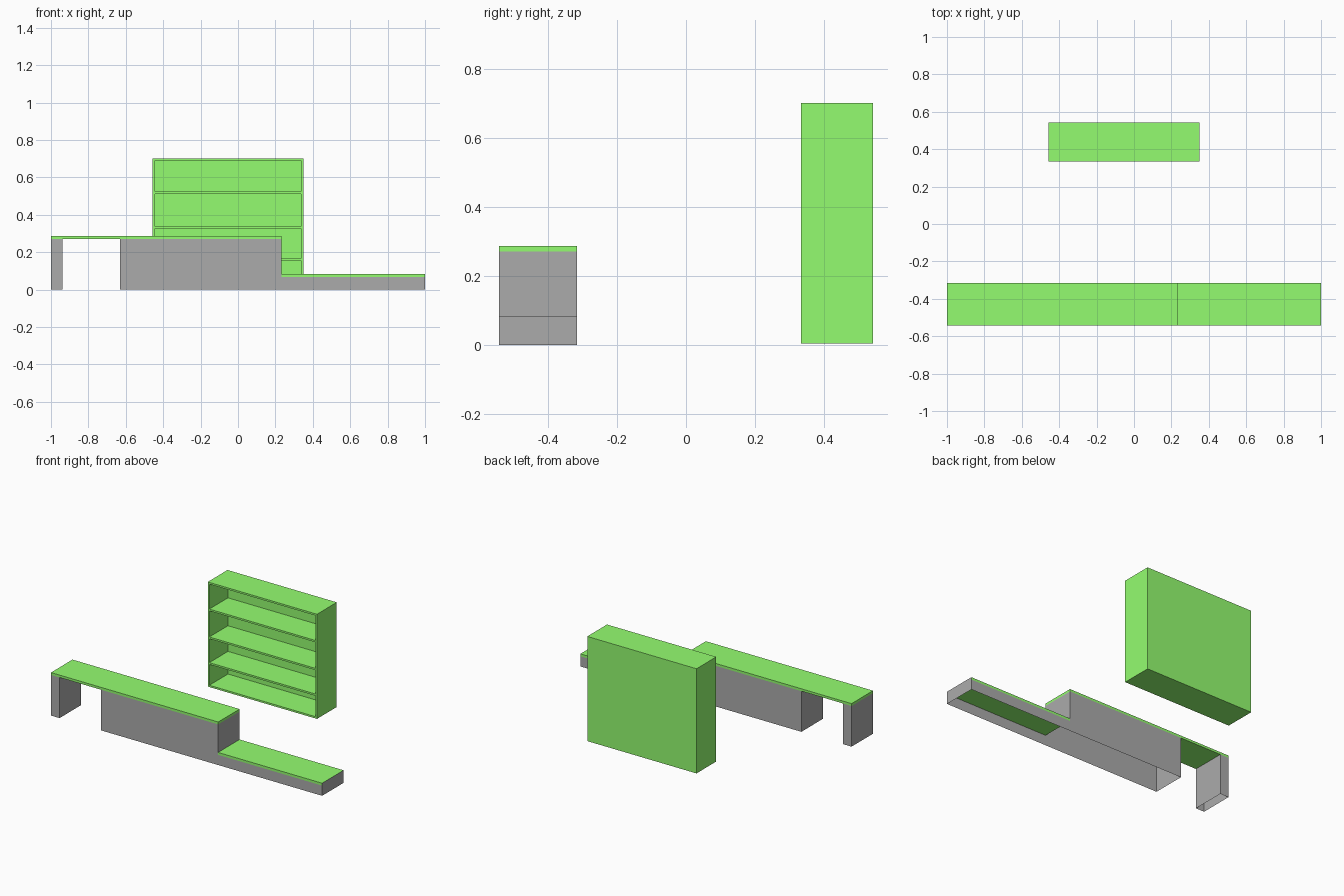
import bpy, bmesh

if "Cube" in bpy.data.objects:
    bpy.data.objects.remove(bpy.data.objects["Cube"])


def material(name, color):
    mat = bpy.data.materials.new(name)
    mat.diffuse_color = (*color, 1)
    mat.use_nodes = True
    mat.node_tree.nodes["Principled BSDF"].inputs["Base Color"].default_value = mat.diffuse_color
    return mat


green = material("green_panel", (0.296, 0.98, 0.16))
grey = material("grey_panel", (0.41, 0.41, 0.41))


def add_object(name, bm, mat):
    bmesh.ops.recalc_face_normals(bm, faces=bm.faces)
    mesh = bpy.data.meshes.new(name)
    bm.to_mesh(mesh)
    bm.free()
    obj = bpy.data.objects.new(name, mesh)
    bpy.context.collection.objects.link(obj)
    mesh.materials.append(mat)
    return obj


def box(name, x, y, z, mat, open_front=False):
    bm = bmesh.new()
    bmesh.ops.create_cube(bm, size=1)
    for v in bm.verts:
        v.co = [r[0] if c < 0 else r[1] for c, r in zip(v.co, (x, y, z))]
    bmesh.ops.recalc_face_normals(bm, faces=bm.faces)
    if open_front:
        front = [f for f in bm.faces if f.normal.y < -0.5]
        bmesh.ops.delete(bm, geom=front, context='FACES_ONLY')
    return add_object(name, bm, mat)


def open_shell(name, profile, y):
    """Front and back sheets plus vertical walls; open above and below."""
    bm = bmesh.new()
    front, back = [[bm.verts.new((px, py, pz)) for px, pz in profile] for py in y]
    bm.faces.new(front)
    bm.faces.new(back[::-1])
    n = len(profile)
    for i in range(n):
        j = (i + 1) % n
        if profile[i][0] == profile[j][0]:
            bm.faces.new((front[i], back[i], back[j], front[j]))
    return add_object(name, bm, grey)


# Stepped counter
CY = (-0.542, -0.316)
LOW, LOW_TOP, HIGH, HIGH_TOP = 0.068, 0.084, 0.271, 0.287
STEP = 0.233
open_shell("counter_leg", [(-1, 0), (-0.937, 0), (-0.937, HIGH), (-1, HIGH)], CY)
open_shell("counter_base", [(-0.63, 0), (1, 0), (1, LOW), (STEP, LOW),
                            (STEP, HIGH), (-0.63, HIGH)], CY)
box("high_countertop", (-1, STEP), CY, (HIGH, HIGH_TOP), green)
low_top = box("low_countertop", (STEP, 1), CY, (LOW, LOW_TOP), green)

# The end of the low countertop is grey like the base
low_top.data.materials.append(grey)
for poly in low_top.data.polygons:
    poly.material_index = int(poly.normal.x > 0.5)

# Bookcase carcass: open-fronted box thickened inwards
BX, BY, BZ, T = (-0.457, 0.349), (0.334, 0.542), (0.004, 0.702), 0.012
carcass = box("bookcase_carcass", BX, BY, BZ, green, open_front=True)
mod = carcass.modifiers.new("thickness", 'SOLIDIFY')
mod.thickness = T
mod.offset = -1
mod.use_even_offset = True

# Shelves
for i, z in enumerate((0.155, 0.326, 0.512)):
    box(f"shelf_{i + 1}", (BX[0] + T, BX[1] - T), (BY[0], BY[1] - T), (z, z + T), green)
